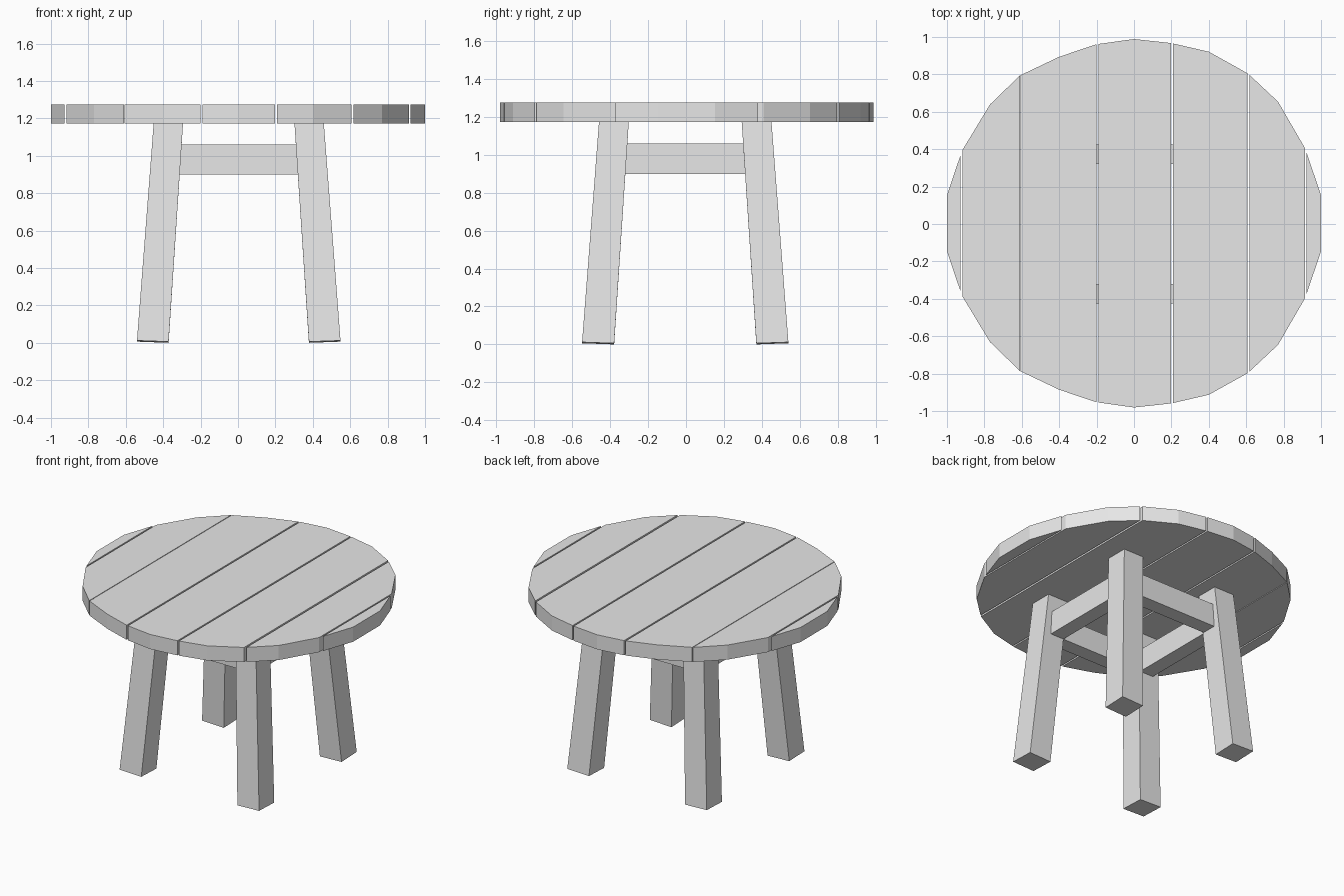
import bpy, bmesh

cube = bpy.data.objects.get("Cube")
if cube:
    bpy.data.objects.remove(cube, do_unlink=True)

grey = bpy.data.materials.new("plain grey")
grey.use_nodes = True
colour = (0.8, 0.8, 0.8, 1)
grey.diffuse_color = colour
grey.node_tree.nodes["Principled BSDF"].inputs["Base Color"].default_value = colour


def loft(name, bottom, top):
    """Closed solid between two matching rings of points."""
    bm = bmesh.new()
    low = [bm.verts.new(p) for p in bottom]
    high = [bm.verts.new(p) for p in top]
    bm.faces.new(low[::-1])
    bm.faces.new(high)
    for i in range(len(low)):
        j = (i + 1) % len(low)
        bm.faces.new((low[i], low[j], high[j], high[i]))
    bmesh.ops.recalc_face_normals(bm, faces=bm.faces)
    mesh = bpy.data.meshes.new(name)
    bm.to_mesh(mesh)
    bm.free()
    mesh.materials.append(grey)
    obj = bpy.data.objects.new(name, mesh)
    bpy.context.collection.objects.link(obj)
    return obj


def box(name, x0, x1, y0, y1, z0, z1):
    ring = [(x0, y0), (x1, y0), (x1, y1), (x0, y1)]
    return loft(name, [(x, y, z0) for x, y in ring], [(x, y, z1) for x, y in ring])


# Tabletop: half depth of the faceted round outline at each x
outline = [(-1, .15), (-.92, .387), (-.77, .635), (-.61, .79), (-.4, .89), (-.2, .957),
           (0, .985), (.2, .963), (.4, .917), (.61, .80), (.77, .65), (.915, .40), (1, .15)]


def depth(x):
    for (xa, ya), (xb, yb) in zip(outline, outline[1:]):
        if xa <= x <= xb:
            return ya + (yb - ya) * (x - xa) / (xb - xa)


# Planks split by narrow gaps
seams = [-.922, -.608, -.196, .204, .612, .918]
gaps = [.01, .005, .011, .011, .013, .01]
starts = [-1] + [s + g / 2 for s, g in zip(seams, gaps)]
ends = [s - g / 2 for s, g in zip(seams, gaps)] + [1]
for n, (a, b) in enumerate(zip(starts, ends)):
    xs = [a] + [x for x, _ in outline if a + .012 < x < b - .012] + [b]
    ring = [(x, -depth(x) + .004) for x in xs] + [(x, depth(x) + .004) for x in reversed(xs)]
    loft(f"tabletop_plank_{n + 1}",
         [(x, y, 1.172) for x, y in ring], [(x, y, 1.275) for x, y in ring])

# Splayed legs, feet cut square to the leg
for sx, side in ((1, "left"), (-1, "right")):
    for sy, end in ((-1, "front"), (1, "back")):
        def ring(inner, outer, z, tilt):
            pts = []
            for u, v in ((0, 0), (1, 0), (1, 1), (0, 1)):
                x = outer if u else inner
                y = outer if v else inner
                pts.append((sx * x + .004, sy * y - .004, z + tilt * (u + v)))
            return pts
        loft(f"{end}_{side}_leg", ring(.375, .544, 0, .006), ring(.298, .455, 1.172, 0))

# Rails joining the legs
for s, end in ((-1, "front"), (1, "back")):
    y0, y1 = sorted((s * .32, s * .425))
    box(f"{end}_rail", -.33, .33, y0, y1, .90, 1.06)
for s, side in ((1, "left"), (-1, "right")):
    x0, x1 = sorted((s * .32, s * .425))
    box(f"{side}_rail", x0, x1, -.33, .33, .90, 1.06)
